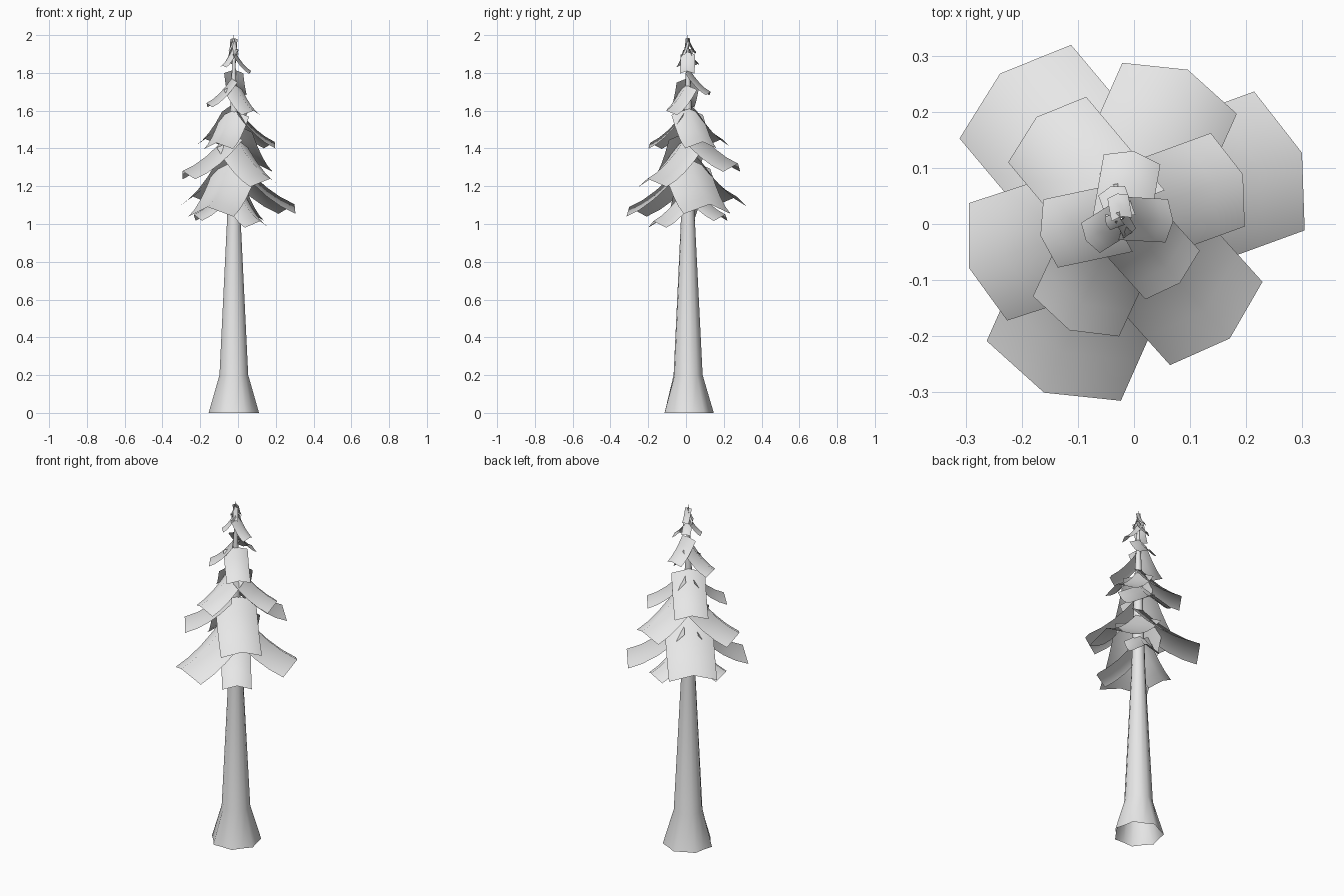
import bpy, bmesh, math
from mathutils import Vector

cube = bpy.data.objects.get("Cube")
if cube:
    bpy.data.objects.remove(cube, do_unlink=True)

AXIS = Vector((-0.022, 0.01, 0))

grey = bpy.data.materials.new("light_grey")
grey.use_nodes = True
colour = (0.8, 0.8, 0.8, 1)
grey.diffuse_color = colour
grey.node_tree.nodes["Principled BSDF"].inputs["Base Color"].default_value = colour


def make_sheet(name, rows, closed=False):
    """Skin rows of points into a smooth quad sheet."""
    bm = bmesh.new()
    grid = [[bm.verts.new(p) for p in row] for row in rows]
    n = len(grid[0])
    for low, high in zip(grid, grid[1:]):
        for i in range(n if closed else n - 1):
            j = (i + 1) % n
            bm.faces.new((low[i], low[j], high[j], high[i]))
    for f in bm.faces:
        f.smooth = True
    mesh = bpy.data.meshes.new(name)
    bm.to_mesh(mesh)
    bm.free()
    mesh.materials.append(grey)
    obj = bpy.data.objects.new(name, mesh)
    bpy.context.collection.objects.link(obj)
    return obj


# Trunk: tapered, open at the bottom, with a lobed root flare
SIDES = 14
profile = [(0, 0.137, 0.12), (0.2, 0.078, 0.03), (1.0, 0.038, 0),
           (1.6, 0.02, 0), (1.9, 0.007, 0), (2.0, 0.001, 0)]
rings = []
for z, radius, lobe in profile:
    ring = []
    for i in range(SIDES):
        a = math.tau * i / SIDES + math.pi / 2
        r = radius * (1 - lobe * (i % 2))
        ring.append(AXIS + Vector((r * math.cos(a), r * math.sin(a), z)))
    rings.append(ring)
make_sheet("trunk", rings, closed=True)


# Branch: arched strip of constant width that droops and flattens outward
def make_branch(name, angle, reach, tip_z, spread, segments=4):
    a = math.radians(angle)
    out = Vector((math.cos(a), math.sin(a), 0))
    side = Vector((-out.y, out.x, 0))
    up = Vector((0, 0, 1))
    drop = 0.55 * reach + 0.05
    start = 0.08 * reach
    sag = (out * 0.125 + up * 0.15) * reach
    width = side * spread * reach
    rows = []
    for k in range(segments + 1):
        t = k / segments
        centre = AXIS + out * (start + (reach - start) * t)
        centre += up * (tip_z + drop * (1 - 1.5 * t + 0.5 * t * t))
        rows.append([centre - sag + width, centre, centre - sag - width])
    make_sheet(name, rows[::-1])


# Tiers from the ground up: half width ratio, then (angle, reach, tip height)
tiers = {
    "skirt": (0.345, [(62, 0.225, 1.05), (-53, 0.23, 1.015), (193, 0.218, 1.05)]),
    "lower": (0.385, [(130, 0.337, 1.145), (20, 0.342, 1.105), (-114, 0.34, 1.09)]),
    "middle": (0.385, [(66, 0.29, 1.32), (-48, 0.288, 1.24), (198, 0.286, 1.28)]),
    "upper": (0.385, [(130, 0.236, 1.45), (20, 0.23, 1.435), (-115, 0.22, 1.43)]),
    "high": (0.42, [(80, 0.122, 1.70), (-48, 0.155, 1.60), (192, 0.148, 1.64)]),
    "crown": (0.42, [(110, 0.06, 1.85), (-3, 0.092, 1.81), (212, 0.075, 1.84)]),
    "top": (0.42, [(100, 0.045, 1.91), (-60, 0.032, 1.90), (200, 0.03, 1.92)]),
}
for tier, (spread, branches) in tiers.items():
    for number, (angle, reach, tip_z) in enumerate(branches, 1):
        make_branch(f"{tier}_branch_{number}", angle, reach, tip_z, spread)
